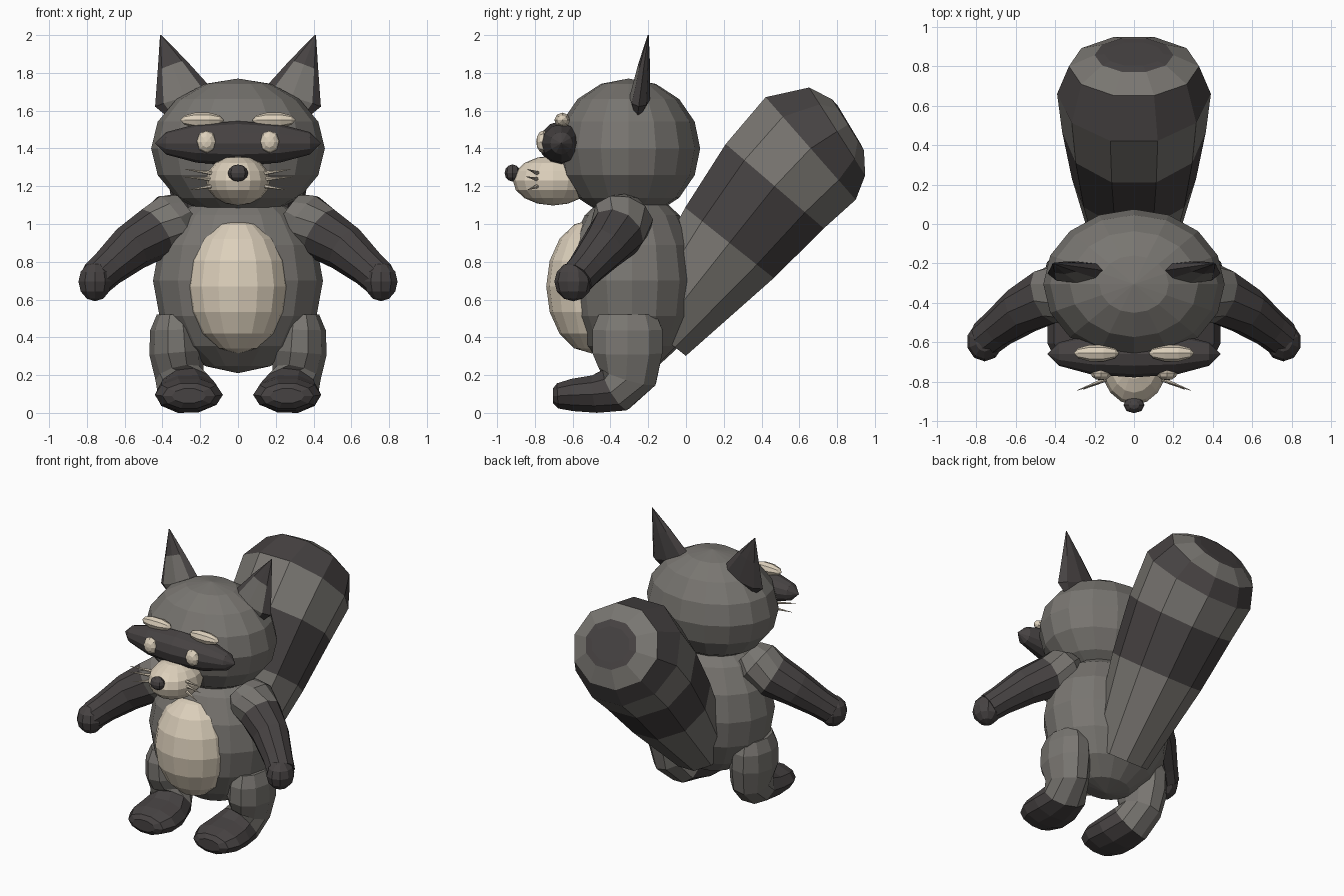
import bpy, bmesh
from math import sin, cos, pi
from mathutils import Vector, Matrix

cube = bpy.data.objects.get("Cube")
if cube:
    bpy.data.objects.remove(cube)


def material(name, rgb):
    m = bpy.data.materials.new(name)
    m.use_nodes = True
    m.diffuse_color = (*rgb, 1)
    m.node_tree.nodes["Principled BSDF"].inputs["Base Color"].default_value = (*rgb, 1)
    return m


GREY = material("fur_grey", (0.19, 0.18, 0.165))
DARK = material("fur_dark", (0.062, 0.055, 0.055))
CREAM = material("fur_cream", (0.72, 0.63, 0.50))


def finish(bm, name, mats):
    bmesh.ops.recalc_face_normals(bm, faces=bm.faces[:])
    mesh = bpy.data.meshes.new(name)
    bm.to_mesh(mesh)
    bm.free()
    for m in mats:
        mesh.materials.append(m)
    obj = bpy.data.objects.new(name, mesh)
    bpy.context.collection.objects.link(obj)
    return obj


def ball(name, centre, radii, mat, segs=16, rings=8, pole="Z"):
    """Faceted ellipsoid, its pole along Z, X or Y."""
    bm = bmesh.new()
    turn = {"Z": Matrix(), "X": Matrix.Rotation(pi / 2, 4, "Y"),
            "Y": Matrix.Rotation(pi / 2, 4, "X")}[pole]
    bmesh.ops.create_uvsphere(bm, u_segments=segs, v_segments=rings, radius=1)
    bm.transform(Matrix.Translation(centre) @ Matrix.Diagonal((*radii, 1)) @ turn)
    return finish(bm, name, [mat])


def tube(name, stations, bands, mats, side=1, sides=10):
    """Loft of oval rings (x, y, z, radius across, radius deep); bands give each segment's colour."""
    bm = bmesh.new()
    pts = [Vector((s[0] * side, s[1], s[2])) for s in stations]
    loops = []
    for i, (p, s) in enumerate(zip(pts, stations)):
        t = (pts[min(i + 1, len(pts) - 1)] - pts[max(i - 1, 0)]).normalized()
        across = Vector((side, 0, 0))
        across = (across - t * t.dot(across)).normalized()
        deep = t.cross(across)
        loops.append([bm.verts.new(p + across * s[3] * cos(2 * pi * k / sides)
                                   + deep * s[4] * sin(2 * pi * k / sides))
                      for k in range(sides)])
    for a, b, band in zip(loops, loops[1:], bands):
        for k in range(sides):
            j = (k + 1) % sides
            bm.faces.new((a[k], a[j], b[j], b[k])).material_index = band
    bm.faces.new(loops[0]).material_index = bands[0]
    bm.faces.new(loops[-1]).material_index = bands[-1]
    return finish(bm, name, mats)


# Torso and head
ball("body", (0, -0.285, 0.70), (0.45, 0.355, 0.49), GREY)
ball("belly", (0, -0.50, 0.67), (0.27, 0.24, 0.355), CREAM)
ball("head", (0, -0.305, 1.40), (0.46, 0.38, 0.37), GREY)

# Face
ball("eye_mask", (0, -0.66, 1.427), (0.44, 0.118, 0.118), DARK, 12, 6, "X")
ball("muzzle", (0, -0.705, 1.23), (0.17, 0.212, 0.132), CREAM)
ball("nose", (0, -0.918, 1.27), (0.054, 0.042, 0.045), DARK, 8, 6)

# Striped tail, with a nearly flat dark end cap
tail = [(0, -0.15, 0.42, 0.20, 0.20), (0, 0.23, 0.90, 0.315, 0.315),
        (0, 0.47, 1.20, 0.365, 0.36), (0, 0.66, 1.40, 0.39, 0.38),
        (0, 0.80, 1.49, 0.33, 0.29), (0, 0.857, 1.526, 0.20, 0.168),
        (0, 0.862, 1.529, 0.15, 0.12)]
tube("tail", tail, [0, 1, 0, 1, 0, 1], [GREY, DARK])

arm = [(0.27, -0.33, 1.08, 0.10, 0.12), (0.335, -0.335, 1.03, 0.15, 0.165),
       (0.435, -0.365, 0.955, 0.142, 0.15), (0.57, -0.44, 0.87, 0.125, 0.125),
       (0.69, -0.53, 0.765, 0.10, 0.10), (0.75, -0.58, 0.71, 0.095, 0.095)]
leg = [(0.33, -0.31, 0.52, 0.10, 0.16), (0.33, -0.31, 0.44, 0.135, 0.195),
       (0.325, -0.31, 0.32, 0.145, 0.195), (0.31, -0.31, 0.20, 0.13, 0.165),
       (0.28, -0.37, 0.125, 0.15, 0.13), (0.265, -0.48, 0.10, 0.175, 0.105),
       (0.26, -0.60, 0.095, 0.18, 0.09), (0.26, -0.68, 0.09, 0.14, 0.07),
       (0.26, -0.705, 0.09, 0.09, 0.04)]
ear = [(0.275, -0.255, 1.58, 0.10, 0.02), (0.285, -0.245, 1.665, 0.16, 0.055),
       (0.35, -0.222, 1.84, 0.08, 0.032), (0.41, -0.20, 2.0, 0.003, 0.003)]
whisker_tips = [(0.28, -0.84, 1.29), (0.29, -0.845, 1.25), (0.26, -0.84, 1.18)]

# Paired parts
for side, label in ((1, "left"), (-1, "right")):
    tube(label + "_arm", arm, [0, 0, 1, 1, 1], [GREY, DARK], side)
    ball(label + "_hand", (0.757 * side, -0.597, 0.695), (0.092, 0.10, 0.104), DARK, 10, 6)
    tube(label + "_leg", leg, [0] * 4 + [1] * 4, [GREY, DARK], side)

    # Ear: dark shell, grey lower front
    shell = tube(label + "_ear", ear, [0, 0, 0], [DARK, GREY], side, 8)
    for face in shell.data.polygons:
        if face.normal.y < -0.8 and face.center.z < 1.8:
            face.material_index = 1

    ball(label + "_eye", (0.167 * side, -0.755, 1.435), (0.053, 0.038, 0.06), CREAM, 8, 6, "Y")
    ball(label + "_brow", (0.19 * side, -0.655, 1.55), (0.115, 0.044, 0.042), CREAM, 8, 5, "X")
    for i, tip in enumerate(whisker_tips):
        root_z = 1.265 - 0.03 * i
        tube(f"{label}_whisker_{i + 1}",
             [(0.11, -0.775, root_z, 0.014, 0.014), (*tip, 0.001, 0.001)],
             [0], [CREAM], side, 6)
